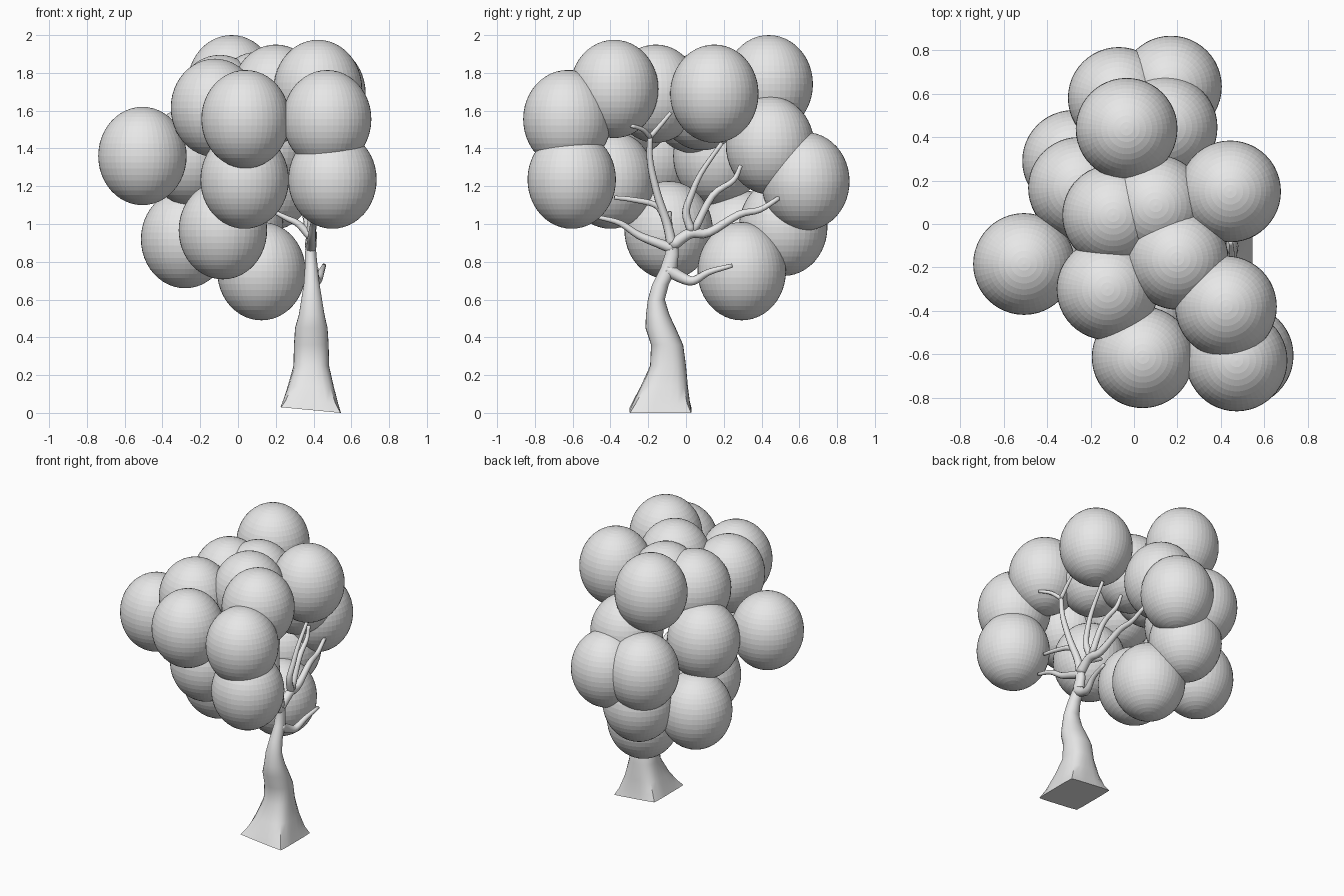
import bpy
import bmesh
from math import cos, sin, pi
from mathutils import Vector

if "Cube" in bpy.data.objects:
    bpy.data.objects.remove(bpy.data.objects["Cube"], do_unlink=True)

# One plain grey for the whole tree
grey = bpy.data.materials.new("plain grey")
grey.use_nodes = True
grey.diffuse_color = (0.8, 0.8, 0.8, 1)
grey.node_tree.nodes["Principled BSDF"].inputs["Base Color"].default_value = (0.8, 0.8, 0.8, 1)


def add_object(name, bm, smooth):
    mesh = bpy.data.meshes.new(name)
    bmesh.ops.recalc_face_normals(bm, faces=bm.faces)
    for face in bm.faces:
        face.smooth = smooth
    bm.to_mesh(mesh)
    bm.free()
    mesh.materials.append(grey)
    obj = bpy.data.objects.new(name, mesh)
    bpy.context.collection.objects.link(obj)
    return obj


def loft(bm, rings):
    loops = [[bm.verts.new(p) for p in ring] for ring in rings]
    count = len(loops[0])
    for low, high in zip(loops, loops[1:]):
        for i in range(count):
            j = (i + 1) % count
            bm.faces.new((low[i], low[j], high[j], high[i]))
    bm.faces.new(loops[0][::-1])
    bm.faces.new(loops[-1])


def trunk_ring(x, y, z, rx, ry, power, tilt=0.0, count=24):
    """Cross-section that goes from square (low power) to round (power 1)."""
    ring = []
    for i in range(count):
        a = 2 * pi * i / count + pi / 4
        c, s = cos(a), sin(a)
        k = (abs(c) ** (2 / power) + abs(s) ** (2 / power)) ** (-power / 2)
        ring.append((x + rx * c * k, y + ry * s * k, z - tilt * c * k))
    return ring


def smooth_path(points, steps=4):
    """Catmull-Rom interpolation of a branch centre line."""
    pts = [Vector(p) for p in points]
    pts = [2 * pts[0] - pts[1]] + pts + [2 * pts[-1] - pts[-2]]
    path = []
    for a, b, c, d in zip(pts, pts[1:], pts[2:], pts[3:]):
        for i in range(steps):
            t = i / steps
            path.append(0.5 * (2 * b + (c - a) * t + (2 * a - 5 * b + 4 * c - d) * t ** 2
                               + (3 * b - a - 3 * c + d) * t ** 3))
    return path + [pts[-2]]


def branch(name, start, end, points, count=10):
    path = smooth_path(points)
    bm = bmesh.new()
    rings = []
    side = None
    for i, p in enumerate(path):
        t = (path[min(i + 1, len(path) - 1)] - path[max(i - 1, 0)]).normalized()
        side = t.orthogonal() if side is None else side - t * side.dot(t)
        side.normalize()
        up = t.cross(side)
        r = start + (end - start) * i / (len(path) - 1)
        rings.append([p + r * (side * cos(2 * pi * k / count) + up * sin(2 * pi * k / count))
                      for k in range(count)])
    loft(bm, rings)
    add_object(name, bm, True)


# Trunk with a square flared foot
bm = bmesh.new()
loft(bm, [trunk_ring(*r) for r in (
    (0.385, -0.135, 0.015, 0.16, 0.165, 0.06, 0.015),
    (0.385, -0.13, 0.06, 0.145, 0.15, 0.3, 0.01),
    (0.385, -0.115, 0.14, 0.122, 0.125, 0.55),
    (0.388, -0.095, 0.25, 0.094, 0.095, 0.8),
    (0.388, -0.1, 0.36, 0.092, 0.085, 0.9),
    (0.388, -0.135, 0.45, 0.086, 0.08, 1),
    (0.39, -0.15, 0.52, 0.068, 0.062, 1),
    (0.39, -0.157, 0.6, 0.055, 0.045, 1),
    (0.39, -0.135, 0.68, 0.042, 0.044, 1),
    (0.388, -0.09, 0.77, 0.034, 0.044, 1),
    (0.385, -0.075, 0.84, 0.03, 0.036, 1),
    (0.385, -0.075, 0.91, 0.026, 0.034, 1))])
trunk = add_object("trunk", bm, True)
bpy.context.view_layer.objects.active = trunk
trunk.select_set(True)
bpy.ops.object.shade_smooth_by_angle()
trunk.select_set(False)

# Branches
branch("low_branch", 0.036, 0.011, [(0.39, -0.1, 0.76), (0.4, -0.02, 0.715), (0.42, 0.04, 0.7),
                                    (0.44, 0.12, 0.745), (0.455, 0.245, 0.78)])
branch("front_branch", 0.03, 0.011, [(0.385, -0.07, 0.87), (0.39, -0.15, 0.9), (0.39, -0.25, 0.94),
                                     (0.4, -0.35, 1.005), (0.41, -0.46, 1.035)])
branch("upper_front_branch", 0.02, 0.011, [(0.385, -0.11, 1.03), (0.4, -0.16, 1.1),
                                           (0.42, -0.29, 1.13), (0.43, -0.38, 1.14)])
branch("side_branch", 0.022, 0.011, [(0.385, -0.09, 0.93), (0.32, -0.09, 1.0),
                                     (0.26, -0.09, 1.03), (0.2, -0.085, 1.06)])
branch("tall_branch", 0.028, 0.014, [(0.385, -0.075, 0.89), (0.39, -0.1, 1.0), (0.41, -0.15, 1.15),
                                     (0.435, -0.19, 1.33), (0.45, -0.19, 1.47)])
branch("tall_fork_front", 0.014, 0.01, [(0.45, -0.19, 1.46), (0.5, -0.23, 1.5), (0.55, -0.29, 1.52)])
branch("tall_fork_back", 0.014, 0.01, [(0.45, -0.19, 1.46), (0.45, -0.13, 1.53), (0.445, -0.08, 1.59)])
branch("back_branch", 0.032, 0.012, [(0.385, -0.075, 0.885), (0.39, 0.02, 0.95), (0.38, 0.12, 0.955),
                                     (0.36, 0.28, 1.05), (0.345, 0.39, 1.075), (0.33, 0.495, 1.14)])
branch("upper_back_branch", 0.024, 0.011, [(0.39, 0.03, 0.96), (0.4, 0.0, 1.06), (0.41, 0.03, 1.16),
                                           (0.415, 0.08, 1.27), (0.42, 0.19, 1.43)])
branch("middle_back_branch", 0.022, 0.011, [(0.39, 0.04, 0.96), (0.38, 0.14, 1.15),
                                            (0.36, 0.25, 1.23), (0.35, 0.29, 1.31)])

# Foliage: equal, slightly tall balls
centres = (
    (-0.506, -0.184, 1.36), (-0.034, 0.438, 1.74), (0.442, 0.15, 1.69), (0.423, -0.38, 1.715),
    (-0.122, -0.3, 1.615), (0.04, -0.613, 1.555), (0.472, -0.628, 1.555), (0.5, -0.605, 1.235),
    (0.035, -0.4, 1.235), (-0.08, -0.092, 0.967), (-0.28, 0.29, 0.92), (0.124, 0.295, 0.75),
    (0.17, 0.632, 1.226), (0.15, 0.445, 1.416), (0.2, -0.16, 1.69), (-0.253, 0.166, 1.36),
    (-0.07, 0.58, 1.245), (0.005, 0.515, 0.985), (-0.096, 0.04, 1.635), (0.1, 0.085, 1.65))
bm = bmesh.new()
bmesh.ops.create_uvsphere(bm, u_segments=48, v_segments=24, radius=1)
bmesh.ops.scale(bm, vec=(0.234, 0.234, 0.26), verts=bm.verts)
ball = add_object("leaf_ball", bm, False)
ball.location = centres[0]
for centre in centres[1:]:
    copy = ball.copy()
    copy.location = centre
    bpy.context.collection.objects.link(copy)
